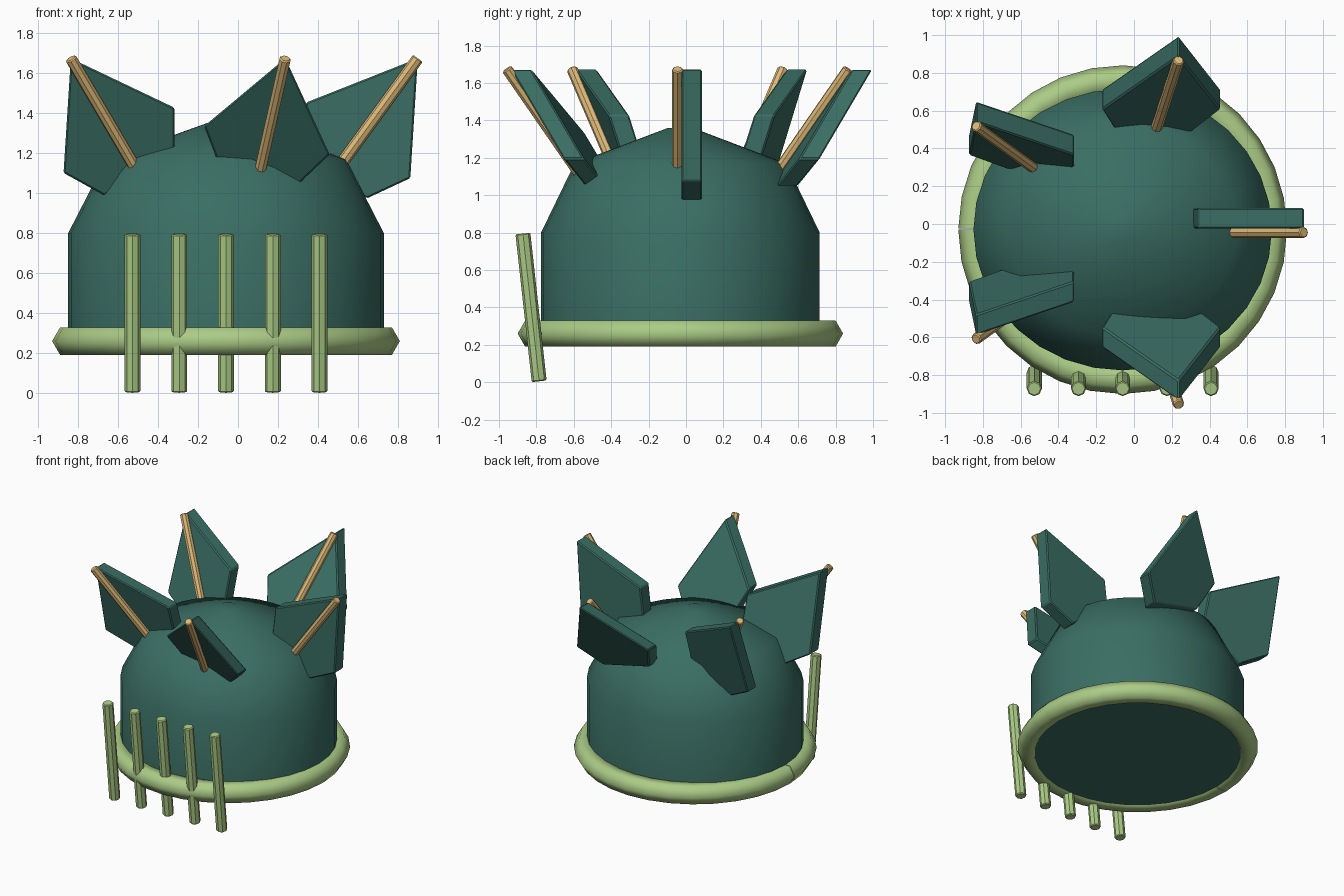
import bpy, bmesh, math
from mathutils import Vector, Matrix

old = bpy.data.objects.get("Cube")
if old:
    bpy.data.objects.remove(old, do_unlink=True)


def material(name, rgb):
    mat = bpy.data.materials.new(name)
    mat.use_nodes = True
    mat.diffuse_color = (*rgb, 1)
    mat.node_tree.nodes["Principled BSDF"].inputs["Base Color"].default_value = (*rgb, 1)
    return mat


teal = material("deep teal", (0.042, 0.155, 0.125))
green = material("pale green", (0.41, 0.60, 0.24))
tan = material("tan", (0.73, 0.49, 0.19))

CX, CY = -0.06, -0.03


def finish(bm, name, mat, smooth_angle=None, bevel=0):
    bmesh.ops.recalc_face_normals(bm, faces=bm.faces)
    mesh = bpy.data.meshes.new(name)
    bm.to_mesh(mesh)
    bm.free()
    obj = bpy.data.objects.new(name, mesh)
    bpy.context.collection.objects.link(obj)
    mesh.materials.append(mat)
    if bevel:
        mod = obj.modifiers.new("Bevel", "BEVEL")
        mod.width, mod.segments = bevel, 1
        mod.limit_method = "ANGLE"
        mod.angle_limit = math.radians(50)
    if smooth_angle:
        bpy.ops.object.select_all(action="DESELECT")
        obj.select_set(True)
        bpy.context.view_layer.objects.active = obj
        bpy.ops.object.shade_smooth_by_angle(angle=math.radians(smooth_angle))
    return obj


def rod(name, start, end, radius, mat):
    """Eight-sided rod between two points, with slightly eased ends."""
    start, end = Vector(start), Vector(end)
    axis = end - start
    turn = axis.to_track_quat("Z", "Y").to_matrix().to_4x4()
    bm = bmesh.new()
    bmesh.ops.create_cone(bm, cap_ends=True, segments=8, radius1=radius,
                          radius2=radius, depth=axis.length,
                          matrix=Matrix.Translation((start + end) / 2) @ turn)
    return finish(bm, name, mat, bevel=0.006)


def revolve(points, closed, angle, steps):
    """Spin a radius/height outline about the vertical axis, starting at -x."""
    bm = bmesh.new()
    verts = [bm.verts.new((-r, 0, z)) for r, z in points]
    edges = [bm.edges.new(pair) for pair in zip(verts, verts[1:])]
    if closed:
        edges.append(bm.edges.new((verts[-1], verts[0])))
    bmesh.ops.spin(bm, geom=verts + edges, cent=(0, 0, 0), axis=(0, 0, 1),
                   angle=angle, steps=steps)
    bmesh.ops.remove_doubles(bm, verts=bm.verts, dist=0.0005)
    return bm


# Domed body, slightly narrower front to back
bm = revolve([(0, 0.2), (0.79, 0.2), (0.79, 0.8), (0.60, 1.17), (0.07, 1.36), (0, 1.36)],
             False, math.tau, 32)
bmesh.ops.scale(bm, vec=(1, 0.943, 1), verts=bm.verts)
dome = finish(bm, "dome_body", teal, smooth_angle=60)
dome.location = (CX, CY, 0)

# Base ring with a hairline split at the right side
section = [(0.79 + 0.08 * math.cos(k * math.tau / 6), 0.26 + 0.08 * math.sin(k * math.tau / 6))
           for k in range(6)]
bm = revolve(section, True, math.tau - 0.007, 32)
bmesh.ops.holes_fill(bm, edges=[e for e in bm.edges if e.is_boundary], sides=6)
ring = finish(bm, "base_ring", green, smooth_angle=75)
ring.location = (CX, CY, 0)

# Leaning front bars
for i in range(5):
    x = CX + (i - 2) * 0.234
    rod(f"front_bar_{i + 1}", (x, -0.785, 0.005), (x, -0.872, 0.795), 0.04, green)

# Crown of kite-shaped plates, each backed by a rod along its axis
KITE = [(0, 0), (0.322, 0.507), (0.205, 0.718), (-0.205, 0.718), (-0.322, 0.507)]
LEAN = math.radians(36)
for i in range(5):
    theta = i * math.tau / 5
    out = Vector((math.cos(theta), math.sin(theta), 0))
    up = out * math.sin(LEAN) + Vector((0, 0, math.cos(LEAN)))
    across = Vector((up.z, 0, -up.x)).normalized()
    tip = Vector((CX, CY, 1.675)) + out * 0.96

    bm = bmesh.new()
    base = tip + Vector((0, 0.005, 0))
    face = bm.faces.new([bm.verts.new(base + across * s - up * d) for s, d in KITE])
    grown = bmesh.ops.extrude_face_region(bm, geom=[face])["geom"]
    bmesh.ops.translate(bm, vec=(0, 0.11, 0),
                        verts=[g for g in grown if isinstance(g, bmesh.types.BMVert)])
    finish(bm, f"crown_plate_{i + 1}", teal, bevel=0.008)

    top = tip + Vector((0, -0.015, 0))
    rod(f"crown_rod_{i + 1}", top - up * 0.7, top, 0.03, tan)
